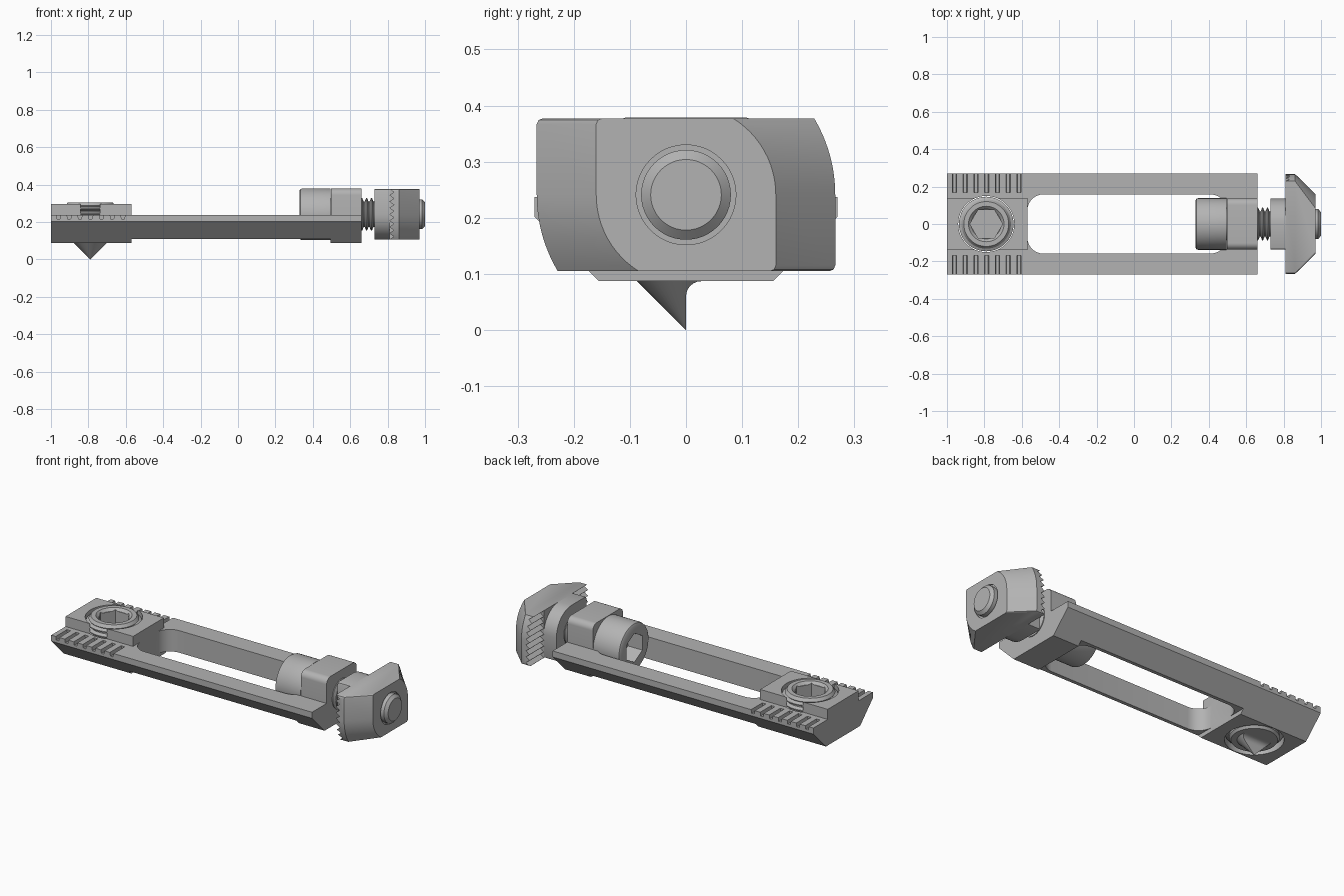
import bpy, bmesh
from math import sin, cos, pi, asin, radians
from mathutils import Matrix, Vector

if "Cube" in bpy.data.objects:
    bpy.data.objects.remove(bpy.data.objects["Cube"])

steel = bpy.data.materials.new("grey_steel")
steel.use_nodes = True
GREY = (0.45, 0.45, 0.45, 1)
steel.diffuse_color = GREY
steel.node_tree.nodes["Principled BSDF"].inputs["Base Color"].default_value = GREY

AXIS_Z = 0.241      # height of the clamping screw
PIN_X = -0.79       # position of the pointed set screw


def loft(name, rings):
    """Skin a list of equal-length point rings and cap both ends."""
    bm = bmesh.new()
    vr = [[bm.verts.new(p) for p in ring] for ring in rings]
    n = len(vr[0])
    for a, b in zip(vr, vr[1:]):
        for i in range(n):
            j = (i + 1) % n
            bm.faces.new((a[i], a[j], b[j], b[i]))
    bm.faces.new(vr[0])
    bm.faces.new(vr[-1])
    bmesh.ops.remove_doubles(bm, verts=bm.verts, dist=1e-5)
    bmesh.ops.recalc_face_normals(bm, faces=bm.faces)
    me = bpy.data.meshes.new(name)
    bm.to_mesh(me)
    bm.free()
    me.materials.append(steel)
    ob = bpy.data.objects.new(name, me)
    bpy.context.collection.objects.link(ob)
    return ob


def prism(name, pts, axis, lo, hi):
    """Extrude a 2D outline along x (y,z), y (x,z) or z (x,y)."""
    place = {"x": lambda p, t: (t, p[0], p[1]),
             "y": lambda p, t: (p[0], t, p[1]),
             "z": lambda p, t: (p[0], p[1], t)}[axis]
    return loft(name, [[place(p, t) for p in pts] for t in (lo, hi)])


def rect(x0, x1, y0, y1):
    return [(x0, y0), (x1, y0), (x1, y1), (x0, y1)]


def rounded(x0, x1, y0, y1, r, steps=8):
    corners = [(x1 - r, y1 - r), (x0 + r, y1 - r), (x0 + r, y0 + r), (x1 - r, y0 + r)]
    return [(cx + r * cos(a), cy + r * sin(a))
            for q, (cx, cy) in enumerate(corners)
            for a in [pi / 2 * (q + s / steps) for s in range(steps + 1)]]


def lathe(name, profile, origin, axis="z", n=48):
    """Revolve (radius, distance) pairs around an axis through origin."""
    turn = Matrix.Rotation(pi / 2, 3, "Y") if axis == "x" else Matrix.Identity(3)
    return loft(name, [[Vector(origin) + turn @ Vector((max(r, 1e-4) * cos(2 * pi * i / n),
                                                        max(r, 1e-4) * sin(2 * pi * i / n), h))
                        for i in range(n)] for r, h in profile])


def thread(lo, hi, outer, root, pitch):
    """Zigzag profile for a threaded shank."""
    count = round((hi - lo) / pitch)
    step = (hi - lo) / count
    pts = []
    for i in range(count):
        h = lo + i * step
        pts += [(root, h), (root, h + step * .2), (outer, h + step * .5), (outer, h + step * .7)]
    return pts + [(root, hi)]


def combine(ob, other, op="DIFFERENCE"):
    mod = ob.modifiers.new(op, "BOOLEAN")
    mod.operation, mod.object, mod.solver = op, other, "EXACT"
    bpy.context.view_layer.objects.active = ob
    bpy.ops.object.modifier_apply(modifier=mod.name)
    bpy.data.objects.remove(other)


def cut(ob, *cutters):
    for c in cutters:
        combine(ob, c)


# Slotted rail with 45 degree undersides
bar = prism("slotted_rail", [(-.155, .087), (.155, .087), (.27, .202), (.27, .237),
                             (-.27, .237), (-.27, .202)], "x", -1, .66)
cut(bar,
    prism("relief", rect(-.57, .495, -.4, .4), "z", 0, .11),
    prism("slot", rounded(-.57, .495, -.158, .158, .085), "z", 0, .4))

# Raised pad around the set screw
combine(bar, prism("pad", rect(-1, -.57, -.14, .14), "z", .15, .295), "UNION")
cut(bar, lathe("pin_hole", [(.15, 0), (.15, .4)], (PIN_X, 0, 0)))

# Grip grooves on both sides of the pad
for side in (-1, 1):
    lo, hi = sorted((side * .168, side * .3))
    for i in range(7):
        x = -.96 + i * .0575
        cut(bar, prism("groove", [(x - .008, .217), (x + .008, .217),
                                  (x + .014, .25), (x - .014, .25)], "y", lo, hi))

# Set screw with socket, and a half-cone point below
pin = lathe("set_screw", [(0, .087), (.118, .087), (.128, .1)]
            + thread(.105, .283, .146, .128, .03)
            + [(.132, .288), (.12, .305), (0, .305)], (PIN_X, 0, 0))
cut(pin, lathe("socket", [(.087, .2), (.087, .4)], (PIN_X, 0, 0), n=6),
    lathe("socket_rim", [(.08, .29), (.1, .31)], (PIN_X, 0, 0)))
point = lathe("screw_point", [(0, 0), (.092, .092)], (PIN_X, 0, 0))
fillet = [(.027 - .027 * cos(a), .06 + .027 * sin(a)) for a in [pi / 12 * k for k in range(7)]]
cut(point, prism("point_flat", [(0, -.1)] + fillet + [(.2, .087), (.2, -.1)], "x", -1, -.5))

# Upright block that carries the clamping screw
block = prism("screw_block", rounded(-.137, .137, .095, .379, .035), "x", .497, .66)

# Clamping screw: socket head, threaded shank, chamfered tip
C = (0, 0, AXIS_Z)
screw = lathe("clamping_screw", [(0, .328), (.125, .328), (.134, .333), (.138, .342), (.138, .494),
                                 (.085, .494), (.085, .6)]
              + thread(.62, .75, .087, .068, .027)
              + [(.08, .76), (.08, .985), (.063, 1), (0, 1)], C, "x")
cut(screw, lathe("hex_socket", [(.083, .2), (.083, .42)], C, "x", n=6))

# Clamping nut: two opposite corners are round, the other two square
HALF = .136


def nut_ring(x, a):
    top = asin(min(1, HALF / a))
    half = [(a * cos(top * k / 12), a * sin(top * k / 12)) for k in range(13)]
    half += [(-a + .01, HALF), (-a + .003, HALF - .003), (-a, HALF - .01)]
    return [(x, s * y, AXIS_Z + s * z) for s in (1, -1) for y, z in half]


nut = loft("clamping_nut", [nut_ring(x, a) for x, a in
                            ((.73, HALF), (.81, HALF), (.81, .266), (.862, .266), (.97, .16))])
cut(nut, lathe("nut_bore", [(.089, .96), (.089, .98)], C, "x"))

# Serrations on the gripping faces of the nut
TEETH = 8
pitch = 2 * HALF / TEETH
zigzag = [(.79, AXIS_Z - HALF - .01)]
for i in range(TEETH + 1):
    z = AXIS_Z - HALF + i * pitch
    zigzag.append((.809, z))
    if i < TEETH:
        zigzag.append((.833, z + pitch / 2))
zigzag.append((.79, AXIS_Z + HALF + .01))
for side in (-1, 1):
    lo, hi = sorted((side * .1362, side * .3))
    cut(nut, prism("serration", zigzag, "y", lo, hi))

# Smooth the round surfaces, keep hard edges
for ob in (bar, pin, point, block, screw, nut):
    bpy.ops.object.select_all(action="DESELECT")
    ob.select_set(True)
    bpy.context.view_layer.objects.active = ob
    bpy.ops.object.shade_smooth_by_angle(angle=radians(30))
